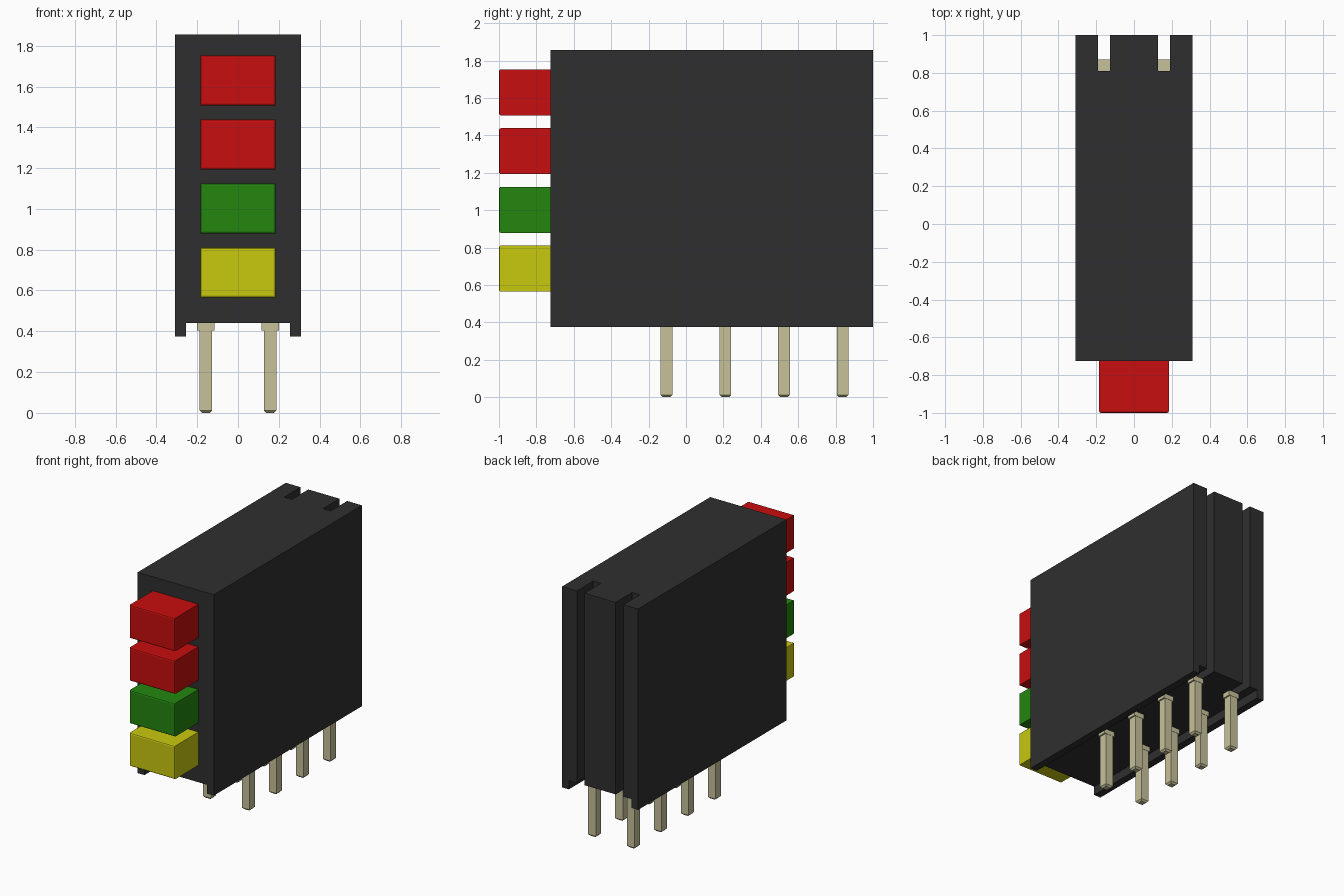
import bpy, bmesh

if "Cube" in bpy.data.objects:
    bpy.data.objects.remove(bpy.data.objects["Cube"], do_unlink=True)


def material(name, rgb):
    # sRGB 0-255 to linear
    lin = [((c / 255 + 0.055) / 1.055) ** 2.4 if c > 10 else c / 255 / 12.92 for c in rgb]
    mat = bpy.data.materials.new(name)
    mat.use_nodes = True
    mat.diffuse_color = (*lin, 1)
    mat.node_tree.nodes["Principled BSDF"].inputs["Base Color"].default_value = (*lin, 1)
    return mat


black = material("black plastic", (47, 47, 47))
red = material("red lens", (200, 14, 14))
green = material("green lens", (35, 134, 15))
yellow = material("yellow lens", (200, 200, 15))
metal = material("tinned metal", (199, 194, 154))


def finish(bm, name, mat):
    bmesh.ops.recalc_face_normals(bm, faces=bm.faces)
    mesh = bpy.data.meshes.new(name)
    bm.to_mesh(mesh)
    bm.free()
    mesh.materials.append(mat)
    ob = bpy.data.objects.new(name, mesh)
    bpy.context.collection.objects.link(ob)
    return ob


def add_box(bm, lo, hi):
    verts = bmesh.ops.create_cube(bm, size=1)["verts"]
    for v in verts:
        for i in range(3):
            v.co[i] = lo[i] if v.co[i] < 0 else hi[i]
    return verts


def bevel_where(bm, verts, test, width, segments):
    edges = {e for v in verts for e in v.link_edges if all(test(w.co) for w in e.verts)}
    bmesh.ops.bevel(bm, geom=list(edges), offset=width, segments=segments,
                    profile=0.5, affect='EDGES')


# Housing: outline with two rear slots, extruded upward
HALF, FRONT, BACK = 0.31, -0.725, 1.0
SLOT_IN, SLOT_OUT, SLOT_END = 0.127, 0.19, 0.81
SKIRT, FLOOR, TOP = 0.375, 0.44, 1.855
half_outline = [(HALF, FRONT), (HALF, BACK), (SLOT_OUT, BACK), (SLOT_OUT, SLOT_END),
                (SLOT_IN, SLOT_END), (SLOT_IN, BACK)]
outline = half_outline + [(-x, y) for x, y in reversed(half_outline)]
bm = bmesh.new()
base = bm.faces.new([bm.verts.new((x, y, FLOOR)) for x, y in outline])
top = bmesh.ops.extrude_face_region(bm, geom=[base], use_keep_orig=True)["geom"]
for v in top:
    if isinstance(v, bmesh.types.BMVert):
        v.co.z = TOP
finish(bm, "housing", black)

# Side skirts below the housing floor
for side, sign in (("left", 1), ("right", -1)):
    xs = sorted((sign * 0.255, sign * HALF))
    bm = bmesh.new()
    add_box(bm, (xs[0], FRONT, SKIRT), (xs[1], BACK, FLOOR))
    finish(bm, side + "_skirt", black)

# Indicator lenses, from bottom to top
for i, mat in enumerate((yellow, green, red, red)):
    z = 0.565 + i * 0.314
    bm = bmesh.new()
    verts = add_box(bm, (-0.185, -1, z), (0.185, FRONT + 0.02, z + 0.245))
    bevel_where(bm, verts, lambda c: c.y < -0.99, 0.01, 2)
    lens = finish(bm, f"lens_{i + 1}", mat)

# Pins with chamfered tips and shoulder plates under the floor
for side, sign in (("left", 1), ("right", -1)):
    for i in range(4):
        x, y, r = sign * 0.158, -0.104 + i * 0.314, 0.031
        bm = bmesh.new()
        verts = add_box(bm, (x - r, y - r, 0), (x + r, y + r, FLOOR + 0.005))
        bevel_where(bm, verts, lambda c: c.z < 0.01, 0.012, 1)
        add_box(bm, (x - 0.043, y - 0.033, 0.405), (x + 0.043, y + 0.033, FLOOR))
        finish(bm, f"{side}_pin_{i + 1}", metal)
